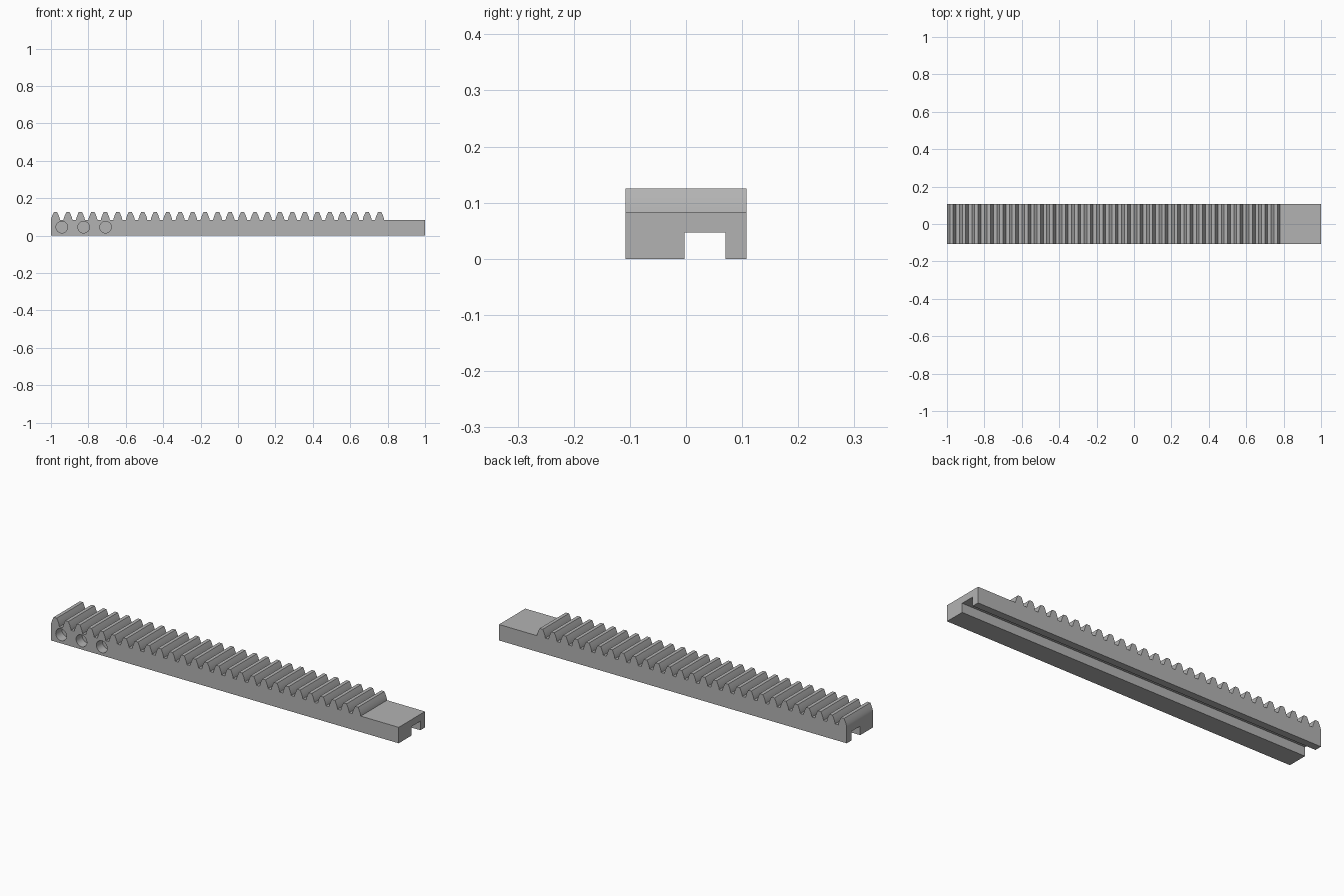
import bpy
import bmesh
import math
from mathutils import Matrix

cube = bpy.data.objects.get("Cube")
if cube:
    bpy.data.objects.remove(cube, do_unlink=True)

LENGTH, HALF_DEPTH = 2.0, 0.108
ROOT_Z, TOOTH_H = 0.083, 0.042
PITCH, TEETH = 1 / 15, 27
ROOT_HALF, TIP_HALF = 0.0242, 0.009
FLANK_STEPS = 5

grey = bpy.data.materials.new("plain grey")
grey.use_nodes = True
grey.diffuse_color = (0.45, 0.45, 0.45, 1)
grey.node_tree.nodes["Principled BSDF"].inputs["Base Color"].default_value = grey.diffuse_color


def make_object(name, bm):
    bmesh.ops.recalc_face_normals(bm, faces=bm.faces)
    mesh = bpy.data.meshes.new(name)
    bm.to_mesh(mesh)
    bm.free()
    mesh.materials.append(grey)
    obj = bpy.data.objects.new(name, mesh)
    bpy.context.collection.objects.link(obj)
    return obj


def tooth(center):
    """Gently convex flank, mirrored about the tooth centre."""
    flank = []
    for i in range(FLANK_STEPS + 1):
        t = i / FLANK_STEPS
        half = ROOT_HALF - (ROOT_HALF - TIP_HALF) * t ** 1.4
        flank.append((half, ROOT_Z + TOOTH_H * t))
    return ([(center - h, z) for h, z in flank]
            + [(center + h, z) for h, z in reversed(flank)])


# Rack bar with teeth: side profile extruded through the depth
profile = [(-LENGTH / 2, 0)]
for n in range(TEETH):
    profile += tooth(-LENGTH / 2 + ROOT_HALF + n * PITCH)
profile += [(LENGTH / 2, ROOT_Z), (LENGTH / 2, 0)]

bm = bmesh.new()
face = bm.faces.new([bm.verts.new((x, -HALF_DEPTH, z)) for x, z in profile])
extruded = bmesh.ops.extrude_face_region(bm, geom=[face], use_keep_orig=True)
verts = [v for v in extruded["geom"] if isinstance(v, bmesh.types.BMVert)]
bmesh.ops.translate(bm, verts=verts, vec=(0, 2 * HALF_DEPTH, 0))
rack = make_object("toothed_rack", bm)

# Guide channel along the underside
bm = bmesh.new()
bmesh.ops.create_cube(bm, size=1, matrix=Matrix.Translation((0, 0.0335, 0))
                      @ Matrix.Diagonal((2.2, 0.073, 0.094, 1)))
cutters = [make_object("channel_cutter", bm)]

# Three blind round holes in the front
for x in (-0.942, -0.825, -0.708):
    bm = bmesh.new()
    bmesh.ops.create_cone(bm, cap_ends=True, segments=32, radius1=0.031, radius2=0.031,
                          depth=0.1, matrix=Matrix.Translation((x, -HALF_DEPTH, 0.045))
                          @ Matrix.Rotation(math.pi / 2, 4, "X"))
    cutters.append(make_object("hole_cutter", bm))

bpy.ops.object.select_all(action="DESELECT")
bpy.context.view_layer.objects.active = rack
rack.select_set(True)
for cutter in cutters:
    cutter.hide_render = True
    mod = rack.modifiers.new("cut", "BOOLEAN")
    mod.operation, mod.solver, mod.object = "DIFFERENCE", "EXACT", cutter
    bpy.ops.object.modifier_apply(modifier=mod.name)
    bpy.data.objects.remove(cutter, do_unlink=True)

bpy.ops.object.shade_smooth_by_angle(angle=math.radians(25))
